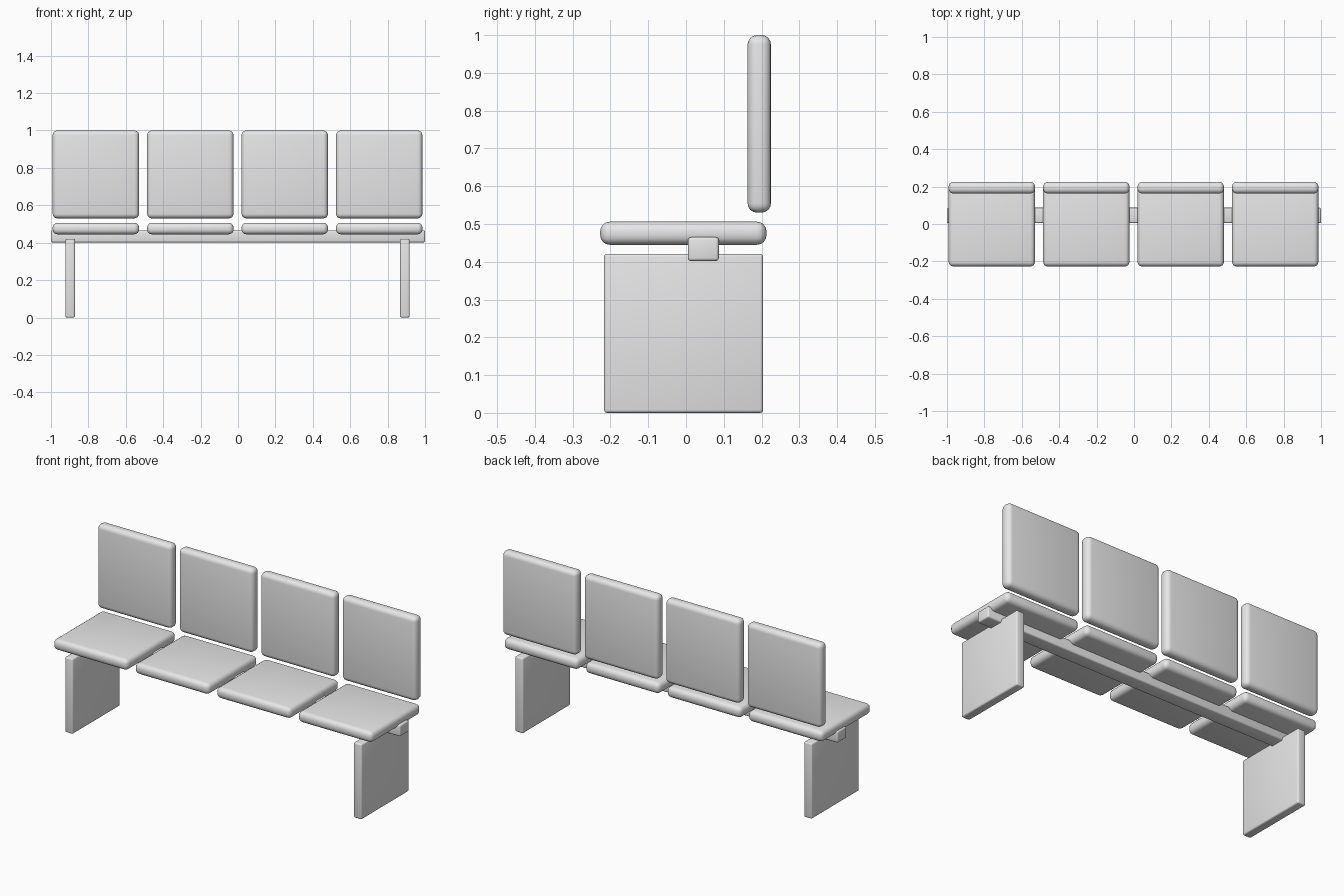
import bpy
import math

cube = bpy.data.objects.get("Cube")
if cube:
    bpy.data.objects.remove(cube, do_unlink=True)

grey = bpy.data.materials.new("light_grey")
grey.use_nodes = True
grey.diffuse_color = (0.8, 0.8, 0.8, 1)
grey.node_tree.nodes["Principled BSDF"].inputs["Base Color"].default_value = (0.8, 0.8, 0.8, 1)


def rounded_box(name, low, high, radius, segments):
    """Box between two corners with rounded edges."""
    centre = [(a + b) / 2 for a, b in zip(low, high)]
    bpy.ops.mesh.primitive_cube_add(size=1, location=centre)
    obj = bpy.context.object
    obj.name = name
    obj.scale = [b - a for a, b in zip(low, high)]
    bpy.ops.object.transform_apply(location=False, rotation=False, scale=True)
    bevel = obj.modifiers.new("rounding", 'BEVEL')
    bevel.width = radius
    bevel.segments = segments
    bpy.ops.object.modifier_apply(modifier=bevel.name)
    bpy.ops.object.shade_smooth_by_angle(angle=math.radians(35))
    obj.data.materials.append(grey)
    return obj


# Row of seat cushions and backrests
for i in range(4):
    x = -0.76 + i * 0.505
    left, right = x - 0.231, x + 0.231
    rounded_box(f"seat_{i + 1}", (left, -0.227, 0.445), (right, 0.213, 0.506), 0.025, 4)
    rounded_box(f"backrest_{i + 1}", (left, 0.163, 0.53), (right, 0.225, 1.0), 0.025, 4)

# Support beam under the seats
rounded_box("beam", (-1, 0.005, 0.402), (1, 0.087, 0.465), 0.008, 3)

# Slab legs
for side, x in (("right", -0.897), ("left", 0.892)):
    rounded_box(f"leg_{side}", (x - 0.025, -0.217, 0), (x + 0.025, 0.204, 0.421), 0.008, 3)
